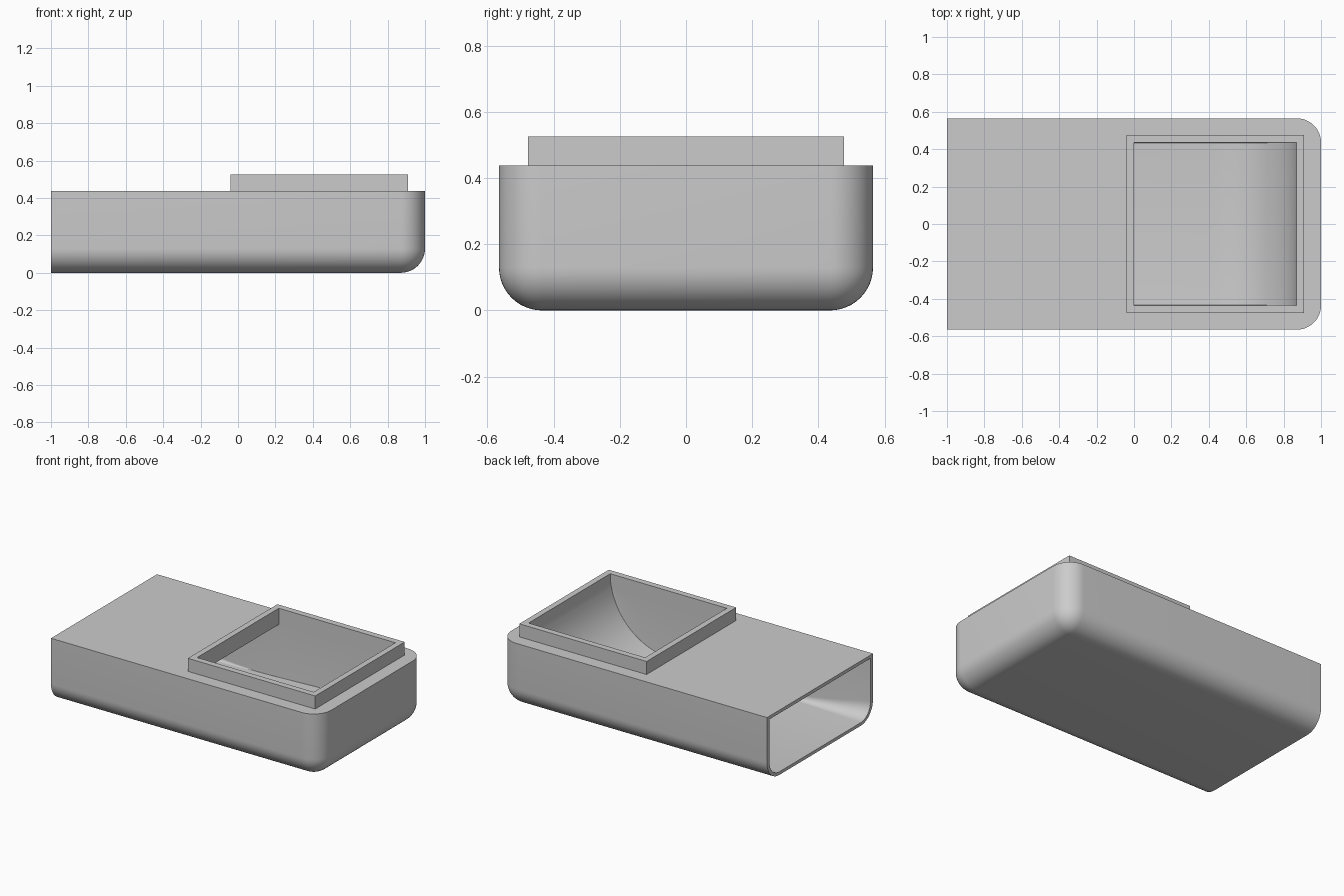
import bpy, bmesh
from math import pi, sin, cos, radians

cube = bpy.data.objects.get("Cube")
if cube:
    bpy.data.objects.remove(cube, do_unlink=True)

grey = bpy.data.materials.new("light_grey")
grey.use_nodes = True
colour = (0.6, 0.6, 0.6, 1)
grey.diffuse_color = colour
grey.node_tree.nodes["Principled BSDF"].inputs["Base Color"].default_value = colour


def make_object(name, bm):
    bmesh.ops.recalc_face_normals(bm, faces=bm.faces)
    mesh = bpy.data.meshes.new(name)
    bm.to_mesh(mesh)
    bm.free()
    mesh.materials.append(grey)
    ob = bpy.data.objects.new(name, mesh)
    bpy.context.collection.objects.link(ob)
    return ob


def box(lo, hi):
    bm = bmesh.new()
    bmesh.ops.create_cube(bm, size=1)
    for v in bm.verts:
        v.co = [(a + b) / 2 + c * (b - a) for a, b, c in zip(lo, hi, v.co)]
    return bm


TOP, RIM_TOP = 0.437, 0.525
HALF, ROUND = 0.565, 0.13

# Body: rounded along the bottom and at the closed end, square at the open end
bm = box((-1, -HALF, 0), (1, HALF, TOP))


def is_rounded(edge):
    a, b = (v.co for v in edge.verts)
    mid = (a + b) / 2
    low = mid.z < 0.01 and mid.x > -0.9
    upright = abs(a.z - b.z) > 0.1 and mid.x > 0.9
    return low or upright


bmesh.ops.bevel(bm, geom=[e for e in bm.edges if is_rounded(e)], offset=ROUND,
                offset_type='OFFSET', segments=12, profile=0.5, affect='EDGES')
body = make_object("body", bm)

# Rim around the filling hole
rim = make_object("hopper_rim", box((-0.04, -0.477, TOP), (0.91, 0.477, RIM_TOP)))

# Hollow: curved slide under the hole, then a chute that widens to the open end
INNER, R = 0.435, 0.45
SLIDE_X = 0.87 - R
FLOOR = RIM_TOP - R


def floor_at(x):
    return 0.02 + (FLOOR - 0.02) * (x + 1) / (SLIDE_X + 1)


def section(bm, x, floor, ceiling, half):
    r = max(half - INNER, 0.002)
    right = [(half, ceiling)]
    for i in range(9):
        a = pi / 2 * i / 8
        right.append((half - r + r * cos(a), floor + r - r * sin(a)))
    loop = right + [(-y, z) for y, z in reversed(right)]
    return [bm.verts.new((x, y, z)) for y, z in loop]


bm = bmesh.new()
rings = []
for i in range(13):
    t = i / 12
    x = -1.0 + t
    wide = (1 - t) ** 2
    rings.append(section(bm, x - (0.05 if i == 0 else 0), floor_at(x),
                         0.415, INNER + 0.11 * wide))
rings.append(section(bm, 0, floor_at(0), 0.6, INNER))
for i in range(25):
    a = radians(90) * i / 24
    rings.append(section(bm, SLIDE_X + R * sin(a), RIM_TOP - R * cos(a), 0.6, INNER))
for a, b in zip(rings, rings[1:]):
    for i in range(len(a)):
        j = (i + 1) % len(a)
        bm.faces.new((a[i], a[j], b[j], b[i]))
bm.faces.new(rings[0])
bm.faces.new(rings[-1])
cutter = make_object("hollow_cutter", bm)
cutter.hide_render = True

for ob in (body, rim):
    cut = ob.modifiers.new("hollow", 'BOOLEAN')
    cut.operation = 'DIFFERENCE'
    cut.solver = 'EXACT'
    cut.object = cutter
    bpy.ops.object.select_all(action='DESELECT')
    ob.select_set(True)
    bpy.context.view_layer.objects.active = ob
    bpy.ops.object.modifier_apply(modifier=cut.name)
    bpy.ops.object.shade_smooth_by_angle(angle=radians(30))

bpy.data.objects.remove(cutter, do_unlink=True)
